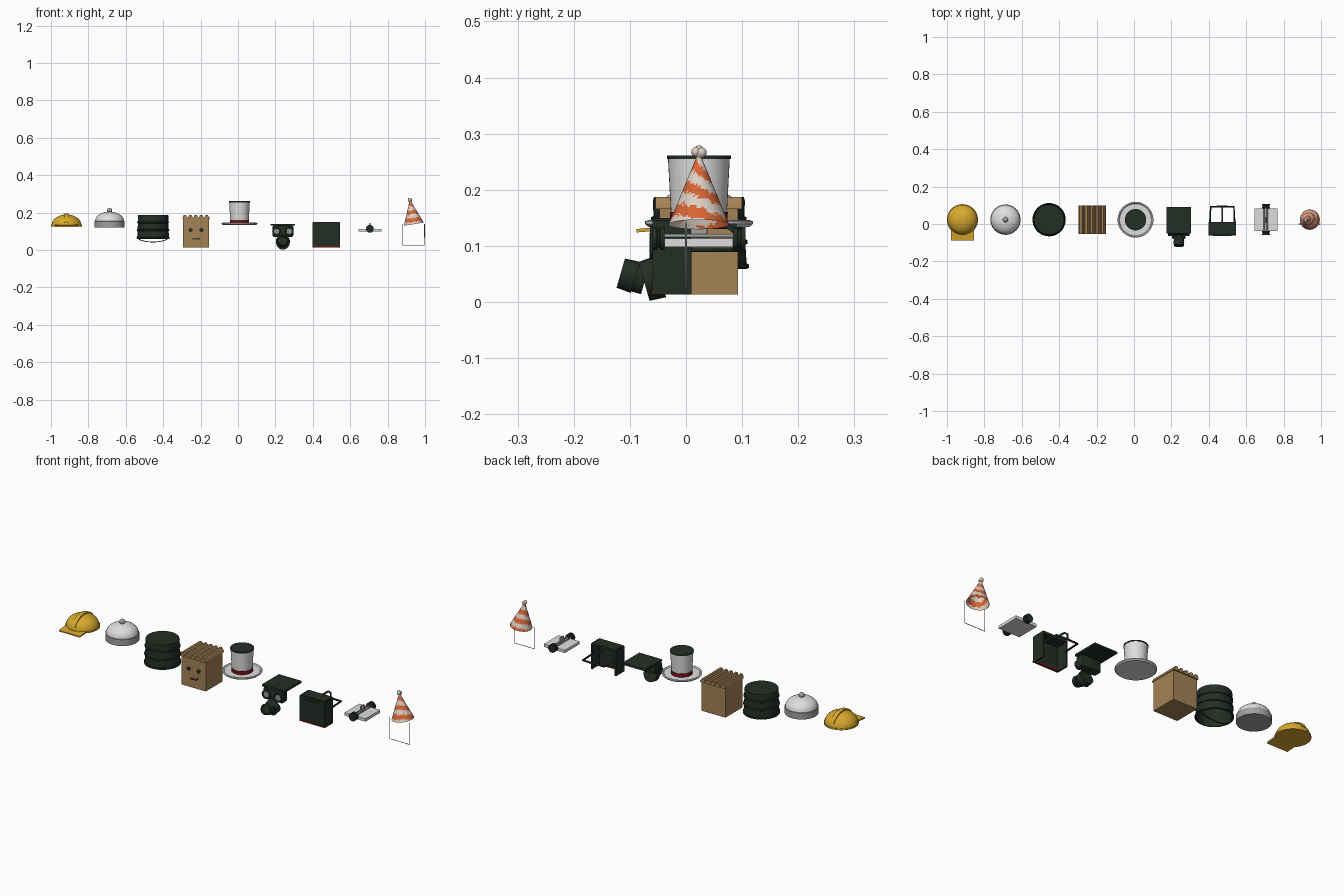
import bpy, bmesh, math, random
from mathutils import Vector, Matrix

if "Cube" in bpy.data.objects:
    bpy.data.objects.remove(bpy.data.objects["Cube"])

random.seed(4)
YC = 0.023  # shared centre line of the row of hats


def material(name, r, g, b):
    m = bpy.data.materials.new(name)
    lin = [(c / 255 / 12.92 if c < 11 else ((c / 255 + 0.055) / 1.055) ** 2.4) for c in (r, g, b)]
    m.diffuse_color = (*lin, 1)
    m.use_nodes = True
    m.node_tree.nodes["Principled BSDF"].inputs["Base Color"].default_value = m.diffuse_color
    return m


YELLOW = material("yellow", 216, 168, 44)
WHITE = material("white", 222, 222, 222)
GREY = material("grey", 160, 160, 160)
DARK = material("dark green", 35, 46, 37)
TAN = material("tan", 164, 130, 86)
RED = material("dark red", 120, 20, 24)
ORANGE = material("orange", 216, 100, 52)
CREAM = material("cream", 220, 208, 196)
LENS = material("lens grey", 140, 148, 142)


def finish(name, bm, mats, smooth=True):
    bmesh.ops.recalc_face_normals(bm, faces=bm.faces)
    me = bpy.data.meshes.new(name)
    bm.to_mesh(me)
    bm.free()
    for m in mats:
        me.materials.append(m)
    ob = bpy.data.objects.new(name, me)
    bpy.context.collection.objects.link(ob)
    if smooth:
        bpy.ops.object.select_all(action='DESELECT')
        ob.select_set(True)
        bpy.context.view_layer.objects.active = ob
        bpy.ops.object.shade_smooth_by_angle(angle=math.radians(35))
    return ob


def lathe(name, profile, loc, mats, bands=None, segs=40, rot=None, rule=None):
    """Revolve (radius, height) points about z; bands gives a material per step."""
    bm = bmesh.new()
    rings = []
    for r, z in profile:
        n = 1 if r == 0 else segs
        rings.append([bm.verts.new((r * math.cos(2 * math.pi * i / segs), r * math.sin(2 * math.pi * i / segs), z))
                      for i in range(n)])
    for k, (a, b) in enumerate(zip(rings, rings[1:])):
        for i in range(segs):
            j = (i + 1) % segs
            vs = [a[i % len(a)], a[j % len(a)], b[j % len(b)], b[i % len(b)]]
            f = bm.faces.new(list(dict.fromkeys(vs)))
            f.material_index = rule(i, k) if rule else (bands[k] if bands else 0)
    bm.transform(Matrix.Translation(loc) @ (rot or Matrix()))
    return finish(name, bm, mats)


def box(name, x0, x1, y0, y1, z0, z1, mat, bevel=0.0, taper=1.0):
    bm = bmesh.new()
    bmesh.ops.create_cube(bm, size=1)
    for v in bm.verts:
        t = taper if v.co.z > 0 else 1
        v.co = ((x0 + x1) / 2 + v.co.x * (x1 - x0) * t, (y0 + y1) / 2 + v.co.y * (y1 - y0), (z0 + z1) / 2 + v.co.z * (z1 - z0))
    if bevel:
        bmesh.ops.bevel(bm, geom=bm.edges[:], offset=bevel, segments=2, affect='EDGES', profile=0.5)
    return finish(name, bm, [mat], bool(bevel))


def extrude(name, outline, depth, mat, to3d):
    """Solid from a 2D outline; to3d maps (u, v, w) to a position."""
    bm = bmesh.new()
    a, b = ([bm.verts.new(to3d(u, v, w)) for u, v in outline] for w in depth)
    bm.faces.new(a)
    bm.faces.new(b)
    for i in range(len(a)):
        j = (i + 1) % len(a)
        bm.faces.new((a[i], a[j], b[j], b[i]))
    return finish(name, bm, [mat])


def wire(name, pts, radius, mat):
    cu = bpy.data.curves.new(name, 'CURVE')
    cu.dimensions = '3D'
    cu.bevel_depth = radius
    cu.bevel_resolution = 1
    cu.use_fill_caps = True
    sp = cu.splines.new('POLY')
    sp.points.add(len(pts) - 1)
    for p, c in zip(sp.points, pts):
        p.co = (*c, 1)
    cu.materials.append(mat)
    ob = bpy.data.objects.new(name, cu)
    bpy.context.collection.objects.link(ob)


def dome(r, h, z, n=10):
    return [(r * math.cos(math.pi / 2 * i / n) if i < n else 0, z + h * math.sin(math.pi / 2 * i / n)) for i in range(n + 1)]


def ball(r, n=10):
    return [(r * math.sin(math.pi * i / n) if 0 < i < n else 0, -r * math.cos(math.pi * i / n)) for i in range(n + 1)]


ALONG_Y = Matrix.Rotation(math.pi / 2, 4, 'X')  # lathe axis points to -y

# hard hat: shell, crest, peak
HX = -0.917
lathe("hard_hat_shell", [(0, 0.126), (0.083, 0.126), (0.083, 0.134), (0.08, 0.134)] + dome(0.079, 0.056, 0.134)[1:],
      (HX, YC, 0), [YELLOW])
arc = [math.pi * (0.08 + 0.84 * i / 16) for i in range(17)]
crest = [(YC + 0.081 * math.cos(a), 0.134 + 0.062 * math.sin(a)) for a in arc]
crest += [(YC + 0.072 * math.cos(a), 0.134 + 0.048 * math.sin(a)) for a in reversed(arc)]
extrude("hard_hat_crest", crest, (HX - 0.011, HX + 0.011), YELLOW, lambda u, v, w: (w, u, v))
extrude("hard_hat_peak", [(-0.088, 0.124), (-0.01, 0.13), (-0.01, 0.138), (-0.088, 0.130)], (HX - 0.061, HX + 0.061),
        YELLOW, lambda u, v, w: (w, u, v))

# serving cover: grey band, white dome, knob
lathe("dish_cover", [(0, 0.12), (0.081, 0.12), (0.081, 0.153), (0.078, 0.155)] + dome(0.077, 0.05, 0.155)[1:],
      (-0.687, YC, 0), [GREY, WHITE], [0, 0, 0] + [1] * 10)
lathe("dish_cover_knob", ball(0.014), (-0.687, YC, 0.211), [GREY], segs=20)

# upturned bucket with hoops and a hanging handle
BX = -0.454
prof = [(0, 0.187), (0.08, 0.187), (0.082, 0.18)]
for z, r in ((0.148, 0.083), (0.107, 0.085), (0.064, 0.087)):
    prof += [(r - 0.002, z + 0.005), (r + 0.002, z + 0.003), (r + 0.002, z - 0.003), (r - 0.002, z - 0.005)]
prof += [(0.08, 0.059), (0.075, 0.182), (0, 0.182)]
lathe("bucket", prof, (BX, YC, 0), [DARK])
wire("bucket_handle", [(BX - 0.08 * math.cos(math.pi * i / 16), YC, 0.066 - 0.023 * math.sin(math.pi * i / 16))
                       for i in range(17)], 0.0025, DARK)

# paper bag with folded top and a drawn face
PX = -0.224
box("paper_bag", PX - 0.07, PX + 0.07, YC - 0.07, YC + 0.07, 0.0135, 0.168, TAN)
teeth = [(PX - 0.073, 0.166)]
for i in range(5):
    x = PX - 0.073 + i * 0.0292
    teeth += [(x, 0.17), (x + 0.006, 0.187), (x + 0.018, 0.187)]
teeth += [(PX + 0.073, 0.17), (PX + 0.073, 0.166)]
extrude("paper_bag_folds", teeth, (YC - 0.077, YC + 0.077), TAN, lambda u, v, w: (u, w, v))
FY = YC - 0.07
for s in (-1, 1):
    lathe("paper_bag_eye", [(0, 0), (0.011, 0), (0.011, 0.002), (0, 0.002)], (PX + s * 0.029, FY, 0.107), [DARK],
          segs=16, rot=ALONG_Y)
extrude("paper_bag_mouth", [(-0.024, 0.063), (-0.016, 0.055), (0.016, 0.055), (0.024, 0.066), (0.024, 0.072),
                            (0.014, 0.062), (-0.016, 0.062)], (FY - 0.002, FY), DARK, lambda u, v, w: (PX + u, w, v))

# top hat: brim with raised edge, band, flared crown, dark lid
lathe("top_hat", [(0, 0.134), (0.09, 0.134), (0.096, 0.139), (0.096, 0.144), (0.09, 0.146), (0.085, 0.141), (0.051, 0.141),
                  (0.0515, 0.16), (0.05, 0.16), (0.055, 0.255), (0.057, 0.255), (0.057, 0.261), (0, 0.261)],
      (0.008, YC, 0), [WHITE, RED, DARK], [0] * 6 + [1, 1, 0, 2, 2, 2])

# gas mask: head plate, face, goggles, snout and tilted filter
GX = 0.24
box("gas_mask_plate", GX - 0.066, GX + 0.066, -0.05, 0.09, 0.13, 0.14, DARK)
box("gas_mask_face", GX - 0.056, GX + 0.056, -0.056, -0.01, 0.07, 0.131, DARK, 0.008)
for s in (-1, 1):
    lathe("gas_mask_goggle", [(0, -0.02), (0.023, -0.02), (0.023, 0.008), (0.018, 0.008), (0.016, 0.005), (0, 0.005)],
          (GX + s * 0.034, -0.057, 0.1), [DARK, LENS], [0, 0, 0, 0, 1], segs=20, rot=ALONG_Y)
TILT = Matrix.Rotation(math.radians(106), 4, 'X')
lathe("gas_mask_snout", [(0, 0), (0.038, 0), (0.036, 0.03), (0, 0.03)], (GX, -0.046, 0.045), [DARK], segs=20, rot=TILT)
lathe("gas_mask_filter", [(0, 0), (0.026, 0), (0.026, 0.018), (0.029, 0.018), (0.027, 0.045), (0.022, 0.045),
                          (0.021, 0.041), (0, 0.041)], (GX, -0.073, 0.039), [DARK], segs=20,
      rot=Matrix.Rotation(math.radians(74), 4, 'X'))

# welding mask: open-backed shell, visor frame, red lip, head straps
WX = 0.472
box("welding_mask_front", WX - 0.073, WX + 0.073, -0.06, -0.052, 0.0135, 0.146, DARK)
box("welding_mask_top", WX - 0.07, WX + 0.07, -0.056, 0.01, 0.138, 0.15, DARK)
for s in (-1, 1):
    x = WX + s * 0.069
    box("welding_mask_side", x - 0.004, x + 0.004, -0.056, 0.01, 0.0135, 0.146, DARK)
    wire("welding_mask_headband", [(WX + s * 0.066, 0.0, 0.093), (WX + s * 0.062, 0.092, 0.093), (WX, 0.094, 0.093)],
         0.005, DARK)
box("welding_mask_visor", WX - 0.05, WX + 0.05, -0.064, -0.058, 0.09, 0.135, DARK)
box("welding_mask_lip", WX - 0.073, WX + 0.073, -0.0615, -0.05, 0.014, 0.022, RED)
wire("welding_mask_strap", [(WX, 0.005, 0.137), (WX, 0.075, 0.135), (WX, 0.094, 0.12), (WX, 0.094, 0.093)], 0.005, DARK)

# sprung board: plate, end coils, rods and catch
MX = 0.705
box("board", MX - 0.061, MX + 0.061, YC - 0.061, YC + 0.061, 0.098, 0.113, WHITE)
for y in (YC - 0.061, YC + 0.083):
    lathe("board_coil", [(0, 0), (0.021, 0), (0.021, 0.008), (0.016, 0.009), (0.016, 0.013), (0.021, 0.014), (0.021, 0.022),
                         (0, 0.022)], (MX, y, 0.113), [DARK], segs=18, rot=ALONG_Y)
for s in (-1, 1):
    wire("board_rod", [(MX + s * 0.008, YC - 0.062, 0.118), (MX + s * 0.008, YC + 0.062, 0.118)], 0.0035, GREY)
box("board_catch", MX - 0.006, MX + 0.006, YC - 0.015, YC + 0.015, 0.112, 0.145, GREY, 0.002, 0.5)

# party hat: tilted hollow cone with ragged spiral stripes, pompom, string
CX = 0.94
SEG, ROWS = 64, 40


def stripe(i, k):
    z = k / ROWS * 0.128 + 0.005 * math.sin(2 * math.pi * i / SEG * 2)
    t = (z / 0.042 + i / SEG + random.uniform(-0.1, 0.1)) % 1
    return 1 if t < 0.5 else 0


LEAN = Matrix.Rotation(math.radians(-9), 4, 'Y')
lathe("party_hat_cone", [(0.052 * (1 - k / ROWS) + 0.002, 0.128 * k / ROWS) for k in range(ROWS + 1)],
      (CX, YC, 0.138), [CREAM, ORANGE], segs=SEG, rot=LEAN, rule=stripe)
tip = Vector((CX, YC, 0.138)) + LEAN @ Vector((0, 0, 0.131))
for dx, dy, dz in ((0, -0.005, 0), (0.003, 0.005, -0.001), (-0.003, 0, 0.003), (0, 0.002, -0.004)):
    lathe("party_hat_pompom", ball(0.009, 8), tip + Vector((dx, dy, dz)), [CREAM], segs=14)
wire("party_hat_string", [(0.88, 0, 0.14), (0.88, 0, 0.025), (0.997, 0, 0.025), (0.997, 0, 0.14)], 0.0018, GREY)
